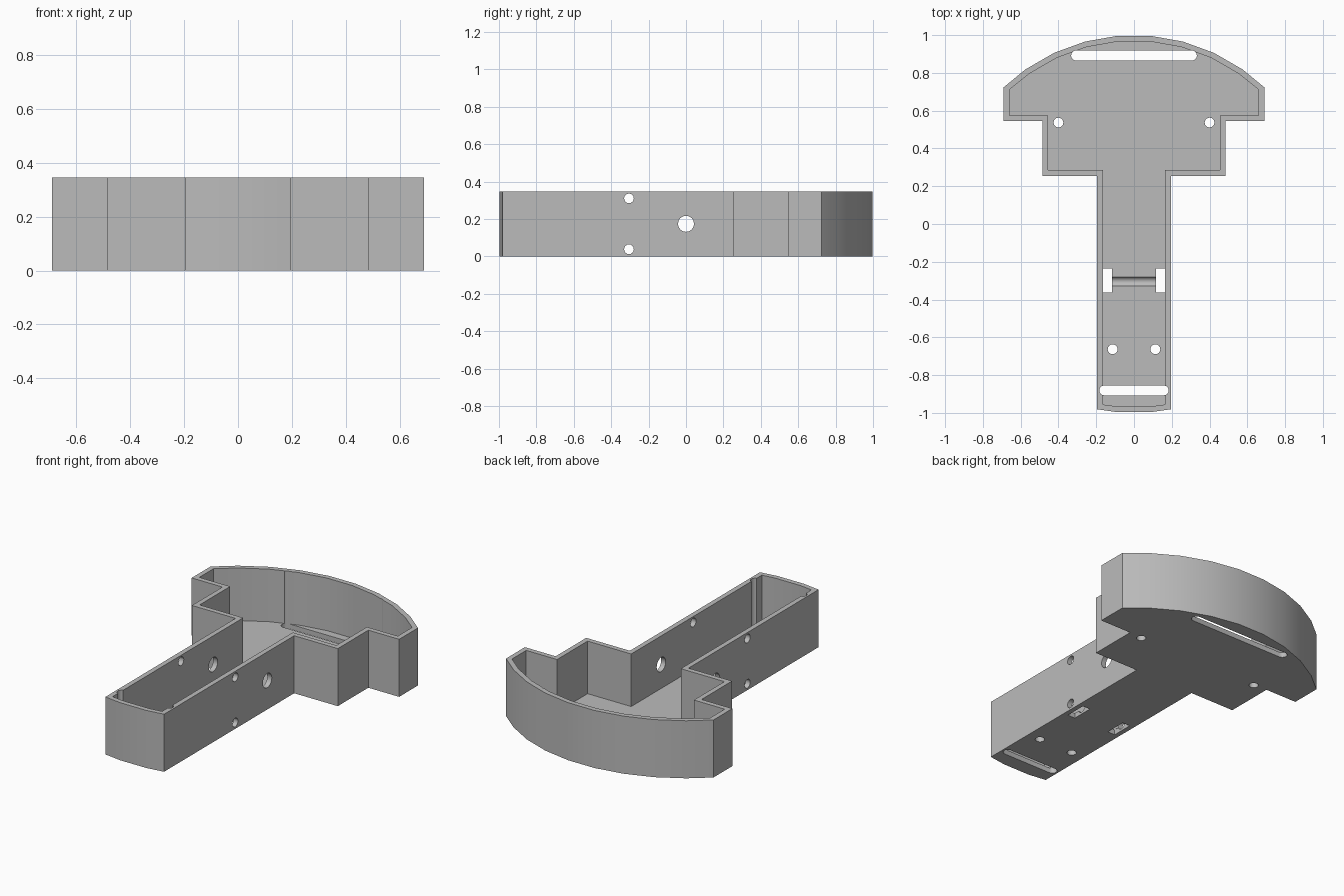
import bpy, bmesh, math
from mathutils import Matrix

cube = bpy.data.objects.get("Cube")
if cube:
    bpy.data.objects.remove(cube)

HEIGHT, WALL, FLOOR = 0.346, 0.03, 0.03

grey = bpy.data.materials.new("plain grey")
grey.use_nodes = True
colour = (0.5, 0.5, 0.5, 1)
grey.diffuse_color = colour
grey.node_tree.nodes["Principled BSDF"].inputs["Base Color"].default_value = colour


def outline(inset):
    """Stepped outline with arc ends, moved inward by inset."""
    radius = 1.0 - inset
    stem, body, head = 0.195 - inset, 0.485 - inset, 0.69 - inset
    low, high = 0.255 + inset, 0.545 + inset

    def on_arc(x):
        return math.sqrt(radius ** 2 - x ** 2)

    half = [(radius * math.sin(math.radians(5)), -radius * math.cos(math.radians(5))),
            (stem, -on_arc(stem)), (stem, low), (body, low),
            (body, high), (head, high), (head, on_arc(head))]
    for angle in (35, 25, 15, 5):
        a = math.radians(angle)
        half.append((radius * math.sin(a), radius * math.cos(a)))
    return half + [(-x, y) for x, y in reversed(half)]


def prism(name, points, bottom, top):
    bm = bmesh.new()
    face = bm.faces.new([bm.verts.new((x, y, bottom)) for x, y in points])
    ext = bmesh.ops.extrude_face_region(bm, geom=[face])["geom"]
    bmesh.ops.translate(bm, vec=(0, 0, top - bottom),
                        verts=[v for v in ext if isinstance(v, bmesh.types.BMVert)])
    bmesh.ops.recalc_face_normals(bm, faces=bm.faces)
    mesh = bpy.data.meshes.new(name)
    bm.to_mesh(mesh)
    bm.free()
    obj = bpy.data.objects.new(name, mesh)
    bpy.context.collection.objects.link(obj)
    mesh.materials.append(grey)
    return obj


def capsule(x, y, radius, half_length=0.0, sides=16):
    """Circle, or a round-ended slot stretched along x."""
    pts = []
    for side, start in ((1, -90), (-1, 90)):
        for i in range(sides // 2 + (1 if half_length else 0)):
            a = math.radians(start + 360 * i / sides)
            pts.append((x + side * half_length + radius * math.cos(a),
                        y + radius * math.sin(a)))
    return pts


def cross_drill(y, z, radius):
    """Round cutter running the full width along x."""
    obj = prism("drill_cutter", capsule(0, 0, radius), -0.6, 0.6)
    obj.data.transform(Matrix.Translation((0, y, z)) @ Matrix.Rotation(math.pi / 2, 4, "Y"))
    return obj


# Open tray: solid outline with an inset cavity
tray = prism("tray", outline(0), 0, HEIGHT)
cutters = [prism("cavity_cutter", outline(WALL), FLOOR, HEIGHT + 0.1)]

# End slots, the front one notching the side walls
cutters.append(prism("front_slot_cutter", capsule(0, -0.881, 0.026, 0.158), -0.1, 0.5))
cutters.append(prism("back_slot_cutter", capsule(0, 0.892, 0.027, 0.306), -0.1, 0.5))

# Paired floor holes and strap pockets
for s in (-1, 1):
    cutters.append(prism("stem_hole_cutter", capsule(s * 0.113, -0.663, 0.026), -0.1, 0.2))
    cutters.append(prism("body_hole_cutter", capsule(s * 0.4, 0.537, 0.026), -0.1, 0.2))
    xs, ys = (s * 0.117, s * 0.166), (-0.362, -0.235)
    cutters.append(prism("pocket_cutter", [(xs[0], ys[0]), (xs[1], ys[0]),
                                           (xs[1], ys[1]), (xs[0], ys[1])], -0.1, FLOOR + 0.001))

# Holes through both side walls; the low one also grooves the floor
cutters.append(cross_drill(0, 0.174, 0.043))
cutters.append(cross_drill(-0.305, 0.31, 0.026))
cutters.append(cross_drill(-0.305, 0.038, 0.026))

bpy.context.view_layer.objects.active = tray
for cutter in cutters:
    mod = tray.modifiers.new("cut", "BOOLEAN")
    mod.operation, mod.solver, mod.object = "DIFFERENCE", "EXACT", cutter
    bpy.ops.object.modifier_apply(modifier=mod.name)
    bpy.data.objects.remove(cutter)

# Smooth arcs, crisp corners
bpy.ops.object.select_all(action="DESELECT")
tray.select_set(True)
bpy.ops.object.shade_smooth_by_angle(angle=math.radians(30))
